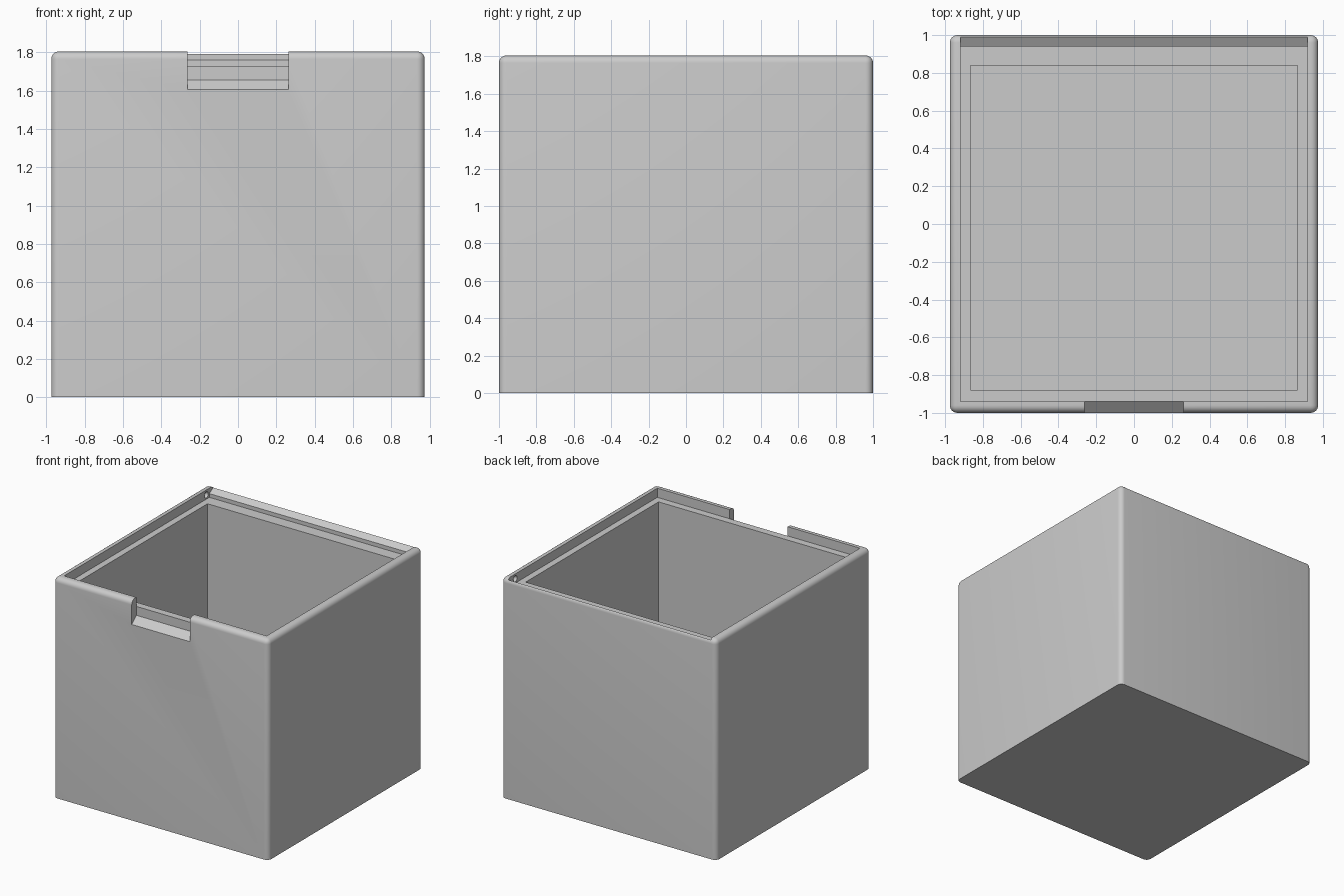
import bpy, bmesh
from mathutils import Vector

cube = bpy.data.objects.get("Cube")
if cube:
    bpy.data.objects.remove(cube, do_unlink=True)

HALF_X, HALF_Y, HEIGHT = 0.975, 1.0, 1.805
RADIUS = 0.04
LEDGE_Z = 1.73

grey = bpy.data.materials.new("light_grey")
grey.use_nodes = True
grey.diffuse_color = (0.6, 0.6, 0.6, 1)
grey.node_tree.nodes["Principled BSDF"].inputs["Base Color"].default_value = (0.6, 0.6, 0.6, 1)


def make_object(name, bm):
    bmesh.ops.recalc_face_normals(bm, faces=bm.faces)
    mesh = bpy.data.meshes.new(name)
    bm.to_mesh(mesh)
    bm.free()
    mesh.materials.append(grey)
    obj = bpy.data.objects.new(name, mesh)
    bpy.context.collection.objects.link(obj)
    return obj


def prism(name, profile, half_width):
    """Side profile of (y, z) points, extruded along x."""
    bm = bmesh.new()
    face = bm.faces.new([bm.verts.new((-half_width, y, z)) for y, z in profile])
    new = bmesh.ops.extrude_face_region(bm, geom=[face])["geom"]
    bmesh.ops.translate(bm, vec=(2 * half_width, 0, 0),
                        verts=[v for v in new if isinstance(v, bmesh.types.BMVert)])
    return make_object(name, bm)


def cut(target, cutter):
    mod = target.modifiers.new("cut", 'BOOLEAN')
    mod.operation, mod.solver, mod.object = 'DIFFERENCE', 'EXACT', cutter
    bpy.context.view_layer.objects.active = target
    bpy.ops.object.modifier_apply(modifier=mod.name)
    bpy.data.objects.remove(cutter, do_unlink=True)


# Solid body: rounded upright and top edges, sharp base
bm = bmesh.new()
bmesh.ops.create_cube(bm, size=1)
bmesh.ops.scale(bm, vec=(2 * HALF_X, 2 * HALF_Y, HEIGHT), verts=bm.verts)
bmesh.ops.translate(bm, vec=(0, 0, HEIGHT / 2), verts=bm.verts)
rounded = [e for e in bm.edges if max(v.co.z for v in e.verts) > 0.1]
bmesh.ops.bevel(bm, geom=rounded, offset=RADIUS, segments=6, profile=0.5, affect='EDGES')
box = make_object("box_body", bm)

# Deep inner cavity
cut(box, prism("cavity", [(-0.88, 0.11), (0.84, 0.11), (0.84, 2), (-0.88, 2)], 0.865))

# Lid recess: ledge all round, back rim sloped for the lid to swing
cut(box, prism("lid_recess", [(-0.94, LEDGE_Z), (0.94, LEDGE_Z), (0.94, 1.761),
                              (1.04, 1.821), (1.04, 2), (-0.94, 2)], 0.918))

# Finger notch with sloped sill in the front rim
cut(box, prism("finger_notch", [(-1.06, 1.553), (-0.94, 1.657), (-0.94, LEDGE_Z),
                                (-0.9, 1.76), (-0.9, 2), (-1.06, 2)], 0.263))

# Hinge dimples in both side walls near the back
for side in (-1, 1):
    bm = bmesh.new()
    bmesh.ops.create_uvsphere(bm, u_segments=20, v_segments=12, radius=0.025)
    bmesh.ops.translate(bm, vec=Vector((side * 0.918, 0.9, 1.766)), verts=bm.verts)
    cut(box, make_object("hinge_dimple", bm))

# Smooth rounds, keep sharp corners
bpy.ops.object.select_all(action='DESELECT')
box.select_set(True)
bpy.context.view_layer.objects.active = box
bpy.ops.object.shade_smooth_by_angle(angle=0.52)
